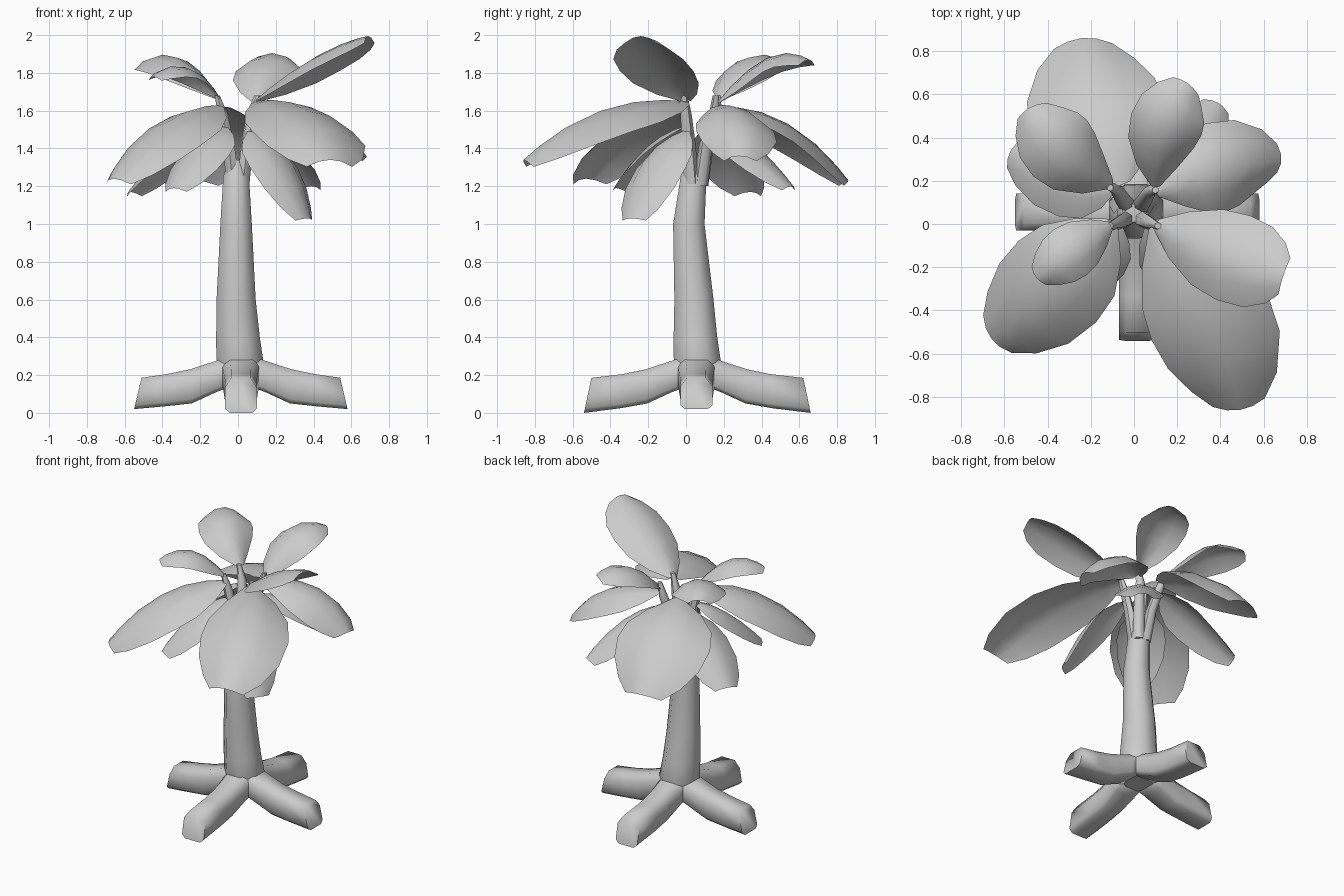
import bpy, math
from mathutils import Vector as V

if "Cube" in bpy.data.objects:
    bpy.data.objects.remove(bpy.data.objects["Cube"])


def make(name, rings, closed=True, angle=60):
    """Skin a list of point rings (closed = tube with caps, open = sheet)."""
    n = len(rings[0])
    verts = [p for r in rings for p in r]
    faces = []
    for i in range(len(rings) - 1):
        for j in range(n if closed else n - 1):
            k = (j + 1) % n
            faces.append((i * n + j, i * n + k, (i + 1) * n + k, (i + 1) * n + j))
    if closed:
        faces.append(tuple(reversed(range(n))))
        faces.append(tuple(range(len(verts) - n, len(verts))))
    me = bpy.data.meshes.new(name)
    me.from_pydata(verts, [], faces)
    ob = bpy.data.objects.new(name, me)
    bpy.context.collection.objects.link(ob)
    bpy.ops.object.select_all(action='DESELECT')
    ob.select_set(True)
    bpy.context.view_layer.objects.active = ob
    bpy.ops.object.shade_smooth_by_angle(angle=math.radians(angle))


def tube(name, path, sides=8):
    """Tube of horizontal rings through (x, y, z, radius) points."""
    make(name, [[(x + r * math.cos(a), y + r * math.sin(a), z)
                 for a in (math.tau * (k + .5) / sides for k in range(sides))]
                for x, y, z, r in path])


# root cross-section: rounded top, squarer bottom (across, up)
SECTION = [(1, -.75), (1, .4), (.6, .95), (-.6, .95), (-1, .4), (-1, -.75), (-.7, -1), (.7, -1)]


def root(name, d, reach, floor):
    """Arched root: sections give top and bottom points along direction d."""
    d = V(d)
    side = V((-d.y, d.x, 0))
    c = V((0.015, 0.055, 0))
    secs = [(.05, .31, .05, .14, .1), (.13, .28, .13, .11, .095),
            (.27, .235, .26, .05, .085), (.39, .21, .4, (floor + .05) / 2, .085),
            (reach - .04, .19, reach, floor, .085)]
    rings = []
    for tr, tz, br, bz, w in secs:
        top, bot = c + d * tr + V((0, 0, tz)), c + d * br + V((0, 0, bz))
        mid, half = (top + bot) / 2, (top - bot) / 2
        rings.append([mid + side * (w * a) + half * h for a, h in SECTION])
    make(name, rings, angle=80)


def leaf(name, base, mid, tip, width, droop):
    """Domed blade on a curved midrib passing through base, mid and tip."""
    b, m, t = V(base), V(mid), V(tip)
    ctrl = m * 2 - (b + t) / 2
    rings = []
    for u, w in ((0, .14), (.12, .56), (.3, .9), (.5, 1), (.72, .94), (.9, .7), (1, .42)):
        p = b * (1 - u) ** 2 + ctrl * (2 * u * (1 - u)) + t * u * u
        tan = ((ctrl - b) * (1 - u) + (t - ctrl) * u).normalized()
        side = V((tan.y, -tan.x, 0)).normalized()
        up = side.cross(tan).normalized()
        rings.append([p + side * (width * w * s) - up * (droop * w * s * s)
                      for s in (1, .5, 0, -.5, -1)])
    make(name, rings, closed=False)


# trunk
tube("trunk", [(.01, .06, .13, .1), (.01, .06, .27, .135), (0, .05, .4, .125),
               (-.01, .042, .6, .112), (-.01, .015, 1.0, .09),
               (-.01, .04, 1.25, .074), (-.01, .05, 1.34, .045)])

# four roots
for nm, d, reach, floor in (("front", (0, -1), .595, 0), ("back", (0, 1), .605, 0),
                            ("right", (1, 0), .565, .02), ("left", (-1, 0), .565, .02)):
    root(nm + "_root", (*d, 0), reach, floor)

# four stems, each carrying an upper, middle and lower leaf
stems = {"front_right": (.1, .0), "front_left": (-.1, .0),
         "back_right": (.09, .15), "back_left": (-.1, .16)}
for nm, (x, y) in stems.items():
    tube(nm + "_stem", [(x * .25, .045 + (y - .05) * .3, 1.2, .04),
                        (x * .5, .045 + (y - .05) * .6, 1.42, .036),
                        (x * .8, y, 1.58, .03), (x * 1.1, y + (y - .08) * .1, 1.68, .016)], 6)

leaves = {
    "front_right": [((.1, 0, 1.66), (.42, -.14, 1.89), (.69, -.24, 1.995), .21, .09),
                    ((.1, 0, 1.65), (.36, -.45, 1.6), (.49, -.86, 1.34), .29, .12),
                    ((.07, 0, 1.5), (.23, -.17, 1.34), (.37, -.29, 1.03), .18, .07)],
    "front_left": [((-.1, 0, 1.67), (-.28, -.12, 1.83), (-.45, -.25, 1.78), .13, .06),
                   ((-.1, 0, 1.63), (-.39, -.3, 1.53), (-.66, -.53, 1.24), .26, .11),
                   ((-.07, 0, 1.52), (-.2, -.17, 1.42), (-.34, -.37, 1.19), .16, .07)],
    "back_right": [((.1, .17, 1.65), (.14, .43, 1.88), (.25, .65, 1.87), .17, .08),
                   ((.1, .15, 1.62), (.42, .27, 1.59), (.68, .28, 1.36), .21, .11),
                   ((.08, .17, 1.52), (.24, .34, 1.42), (.39, .56, 1.2), .16, .07)],
    "back_left": [((-.1, .18, 1.67), (-.32, .33, 1.88), (-.48, .54, 1.85), .18, .09),
                  ((-.06, .18, 1.62), (-.18, .54, 1.53), (-.24, .86, 1.23), .32, .11),
                  ((-.09, .17, 1.55), (-.33, .23, 1.42), (-.57, .34, 1.17), .19, .08)],
}
for nm, group in leaves.items():
    for level, args in zip(("upper", "middle", "lower"), group):
        leaf(f"{nm}_{level}_leaf", *args)
